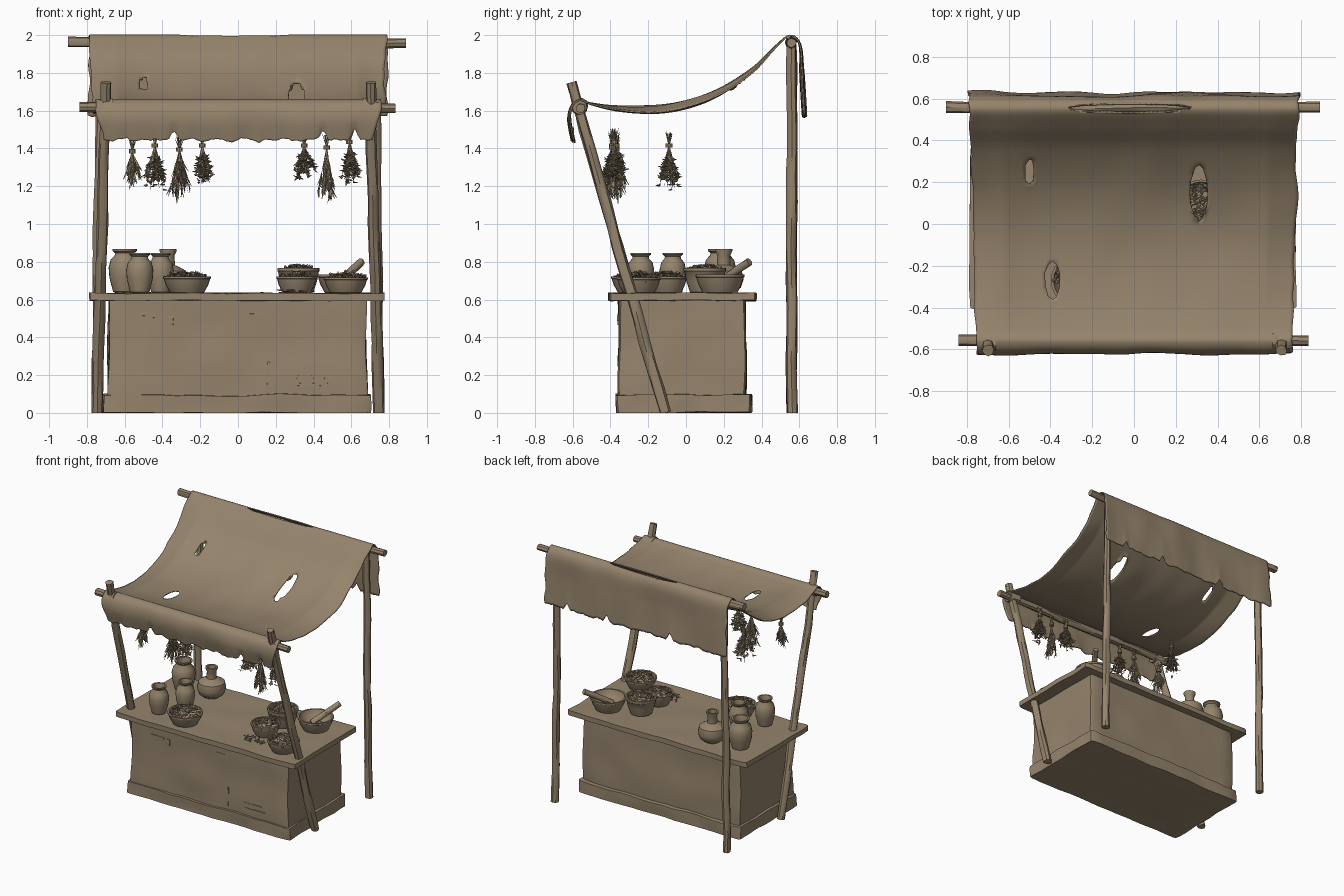
import bpy, bmesh, math, random
from mathutils import Vector, Matrix, noise

if "Cube" in bpy.data.objects:
    bpy.data.objects.remove(bpy.data.objects["Cube"])

random.seed(4)
R = random.uniform
mat = bpy.data.materials.new("weathered_tan")
mat.diffuse_color = (0.30, 0.23, 0.15, 1)
mat.use_nodes = True
mat.node_tree.nodes["Principled BSDF"].inputs["Base Color"].default_value = mat.diffuse_color


def finish(name, bm, angle=35, recalc=True):
    if recalc:
        bmesh.ops.recalc_face_normals(bm, faces=bm.faces)
    me = bpy.data.meshes.new(name)
    bm.to_mesh(me)
    bm.free()
    me.materials.append(mat)
    ob = bpy.data.objects.new(name, me)
    bpy.context.collection.objects.link(ob)
    bpy.ops.object.select_all(action='DESELECT')
    ob.select_set(True)
    bpy.context.view_layer.objects.active = ob
    bpy.ops.object.shade_smooth_by_angle(angle=math.radians(angle))
    return ob


def slab(name, lo, hi, cuts, amp, freq=4):
    """Worn box: subdivided cube pushed about by noise."""
    bm = bmesh.new()
    bmesh.ops.create_cube(bm, size=1)
    bmesh.ops.bevel(bm, geom=bm.edges[:], offset=0.012, segments=1, affect='EDGES')
    lo, hi = Vector(lo), Vector(hi)
    size, mid = hi - lo, (lo + hi) / 2
    bmesh.ops.subdivide_edges(bm, edges=[e for e in bm.edges if e.calc_length() > 0.1],
                              cuts=cuts, use_grid_fill=True)
    for v in bm.verts:
        p = Vector(v.co[i] * size[i] + mid[i] for i in range(3))
        p += noise.noise_vector(p * freq) * amp
        p.z = max(p.z, 0)
        v.co = p
    return finish(name, bm, 30)


def pole(name, p0, p1, r, rings=12, sides=8, wob=0.006, taper=0.9):
    bm = bmesh.new()
    p0, p1 = Vector(p0), Vector(p1)
    q = (p1 - p0).to_track_quat('Z', 'Y')
    rows = []
    for i in range(rings + 1):
        t = i / rings
        c = p0.lerp(p1, t)
        c += q @ Vector((noise.noise(c * 3) * wob, noise.noise(c * 3 + Vector((9, 9, 9))) * wob, 0)) * 1.5
        row = []
        for k in range(sides):
            a = 2 * math.pi * k / sides
            rr = r * (1 + (taper - 1) * t) * R(0.9, 1.1)
            v = c + q @ Vector((rr * math.cos(a), rr * math.sin(a), 0))
            v.z = max(v.z, 0)
            row.append(bm.verts.new(v))
        rows.append(row)
    for a, b in zip(rows, rows[1:]):
        for k in range(sides):
            bm.faces.new((a[k], a[(k + 1) % sides], b[(k + 1) % sides], b[k]))
    bm.faces.new(rows[0][::-1])
    bm.faces.new(rows[-1])
    return finish(name, bm, 40)


def lathe(name, x, y, z, prof, segs=24):
    bm = bmesh.new()
    rows = [[bm.verts.new((x + r * math.cos(2 * math.pi * k / segs),
                           y + r * math.sin(2 * math.pi * k / segs), z + h)) for k in range(segs)]
            for r, h in prof]
    for a, b in zip(rows, rows[1:]):
        for k in range(segs):
            bm.faces.new((a[k], a[(k + 1) % segs], b[(k + 1) % segs], b[k]))
    bm.faces.new(rows[0])
    bm.faces.new(rows[-1])
    return finish(name, bm, 40)


def leaf(bm, p, d, ln, w):
    """Small faceted leaf pointing along d."""
    q = d.to_track_quat('Z', 'Y')
    m = Matrix.LocRotScale(p, q, Vector((w, w * 0.7, ln)))
    bmesh.ops.create_cone(bm, cap_ends=True, segments=4, radius1=0.5, radius2=0.12, depth=1, matrix=m)


# counter
slab("counter_body", (-0.685, -0.355, 0.02), (0.68, 0.315, 0.61), 14, 0.012)
slab("counter_plinth", (-0.71, -0.367, 0), (0.70, 0.345, 0.095), 14, 0.012, 6)
slab("counter_top", (-0.785, -0.41, 0.594), (0.775, 0.37, 0.634), 16, 0.008, 5)
for i, (x, z, w, h) in enumerate([(-0.45, 0.51, 0.12, 0.012), (-0.35, 0.49, 0.02, 0.05), (0.16, 0.2, 0.012, 0.14),
                                  (0.38, 0.19, 0.16, 0.014), (0.4, 0.15, 0.18, 0.014), (0.1, 0.52, 0.08, 0.012)]):
    slab(f"plaster_chip_{i}", (x - w / 2, -0.361, z - h / 2), (x + w / 2, -0.345, z + h / 2), 2, 0.006, 9)

# posts and beams
for s, side in ((-1, "left"), (1, "right")):
    pole(f"front_post_{side}", (s * 0.745, -0.11, 0), (s * 0.70, -0.605, 1.75), 0.031, 14)
    pole(f"back_post_{side}", (s * 0.745, 0.56, 0), (s * 0.725, 0.56, 1.95), 0.029, 14)
pole("back_beam", (-0.9, 0.555, 1.962), (0.89, 0.555, 1.958), 0.028, 14)
pole("front_beam", (-0.84, -0.56, 1.622), (0.835, -0.56, 1.615), 0.028, 14)

# cloth canopy: front flap, sagging roof, back flap
prof = [Vector(p) for p in [(-0.60, 1.445), (-0.62, 1.55), (-0.605, 1.625), (-0.56, 1.657), (-0.5, 1.645),
        (-0.35, 1.64), (-0.1, 1.665), (0.15, 1.735), (0.35, 1.84), (0.47, 1.945), (0.55, 1.998),
        (0.602, 1.95), (0.615, 1.8), (0.628, 1.57)]]
N, SUB, U = len(prof), 8, 90
holes = [(0.31, 0.15, 0.042, 0.135), (-0.39, -0.27, 0.035, 0.09), (-0.5, 0.25, 0.02, 0.06), (-0.02, 0.555, 0.3, 0.02)]


def cat(t):
    i = min(int(t), N - 2)
    f = t - i
    a, b, c, d = (prof[min(max(i + k, 0), N - 1)] for k in (-1, 0, 1, 2))
    return 0.5 * (2 * b + (c - a) * f + (2 * a - 5 * b + 4 * c - d) * f * f + (3 * b - a - 3 * c + d) * f ** 3)


def width(y, z):
    if y < -0.55:
        return 0.755 if z > 1.6 else 0.715 + (z - 1.44) * 0.25
    return 0.755 + 0.035 * (y + 0.55) / 1.17


bm = bmesh.new()
rows = []
for j in range((N - 1) * SUB + 1):
    t = j / SUB
    y0, z0 = cat(t)
    roof = 3 <= t <= 10
    row = []
    for i in range(U + 1):
        u = -1 + 2 * i / U
        x, y, z = u * width(y0, z0), y0, z0
        x += math.copysign(0.018, u) * noise.noise((3, y0 * 9, z0 * 9 + u)) * abs(u) ** 6
        n1 = noise.noise((x * 5, y0 * 2, z0 * 2))
        if roof:
            b = max(0, math.sin(math.pi * (y0 + 0.56) / 1.11))
            z -= b * (0.065 * (1 - abs(u) ** 3) + 0.07 * max(0, (abs(u) - 0.82) / 0.18)) - 0.018 * b * n1
        else:
            hang = min(1, (3 - t) / 2 if t < 3 else (t - 10) / 2)
            y += 0.016 * hang * n1
            end = max(0, 1 - t) if t < 3 else max(0, t - N + 2)
            z += end * (0.02 * noise.noise((x * 14, t // 5, 0)) + 0.012 * noise.noise((x * 40, t // 5, 3)))
            for c in ((-0.34, 0.45, 0.62) if t < 3 else (-0.3, 0.25, 0.6)):
                z += end * 0.06 * max(0, 1 - abs(x - c) / 0.03)
        for cx, cy, rx, ry in holes:
            d = math.hypot((x - cx) / rx, (y - cy) / ry)
            if (roof or cy > 0.5) and t < 10.6 and 0.5 < d < 1:
                x, y = cx + (x - cx) / d, cy + (y - cy) / d
        row.append(bm.verts.new((x, y, z)))
    rows.append(row)
for j, (a, b) in enumerate(zip(rows, rows[1:])):
    for i in range(U):
        q = (a[i], a[i + 1], b[i + 1], b[i])
        c = sum((v.co for v in q), Vector()) / 4
        if 3 * SUB <= j < 10.6 * SUB and any(math.hypot((c.x - h[0]) / h[2], (c.y - h[1]) / h[3]) < 0.97 for h in holes):
            continue
        bm.faces.new(q)
bmesh.ops.delete(bm, geom=[v for v in bm.verts if not v.link_faces], context='VERTS')
cloth = finish("canopy_cloth", bm, 50, False)
sol = cloth.modifiers.new("thickness", 'SOLIDIFY')
sol.thickness, sol.offset = 0.008, 0
# bunched cloth at the front corners
for s, side in ((-1, "left"), (1, "right")):
    pole(f"corner_wrap_{side}", (s * 0.66, -0.565, 1.625), (s * 0.745, -0.565, 1.62), 0.043, 5, 10)

# jars
JAR = [(0.5, 0), (0.72, 0.04), (0.95, 0.35), (1, 0.58), (0.88, 0.76), (0.62, 0.86), (0.6, 0.91),
       (0.76, 0.96), (0.76, 1), (0.6, 1), (0.52, 0.9), (0.5, 0.8)]
for i, (x, y, r, h) in enumerate([(-0.6, 0.18, 0.085, 0.235), (-0.52, -0.24, 0.072, 0.215),
                                  (-0.41, -0.07, 0.07, 0.215)]):
    lathe(f"jar_{i}", x, y, 0.632, [(a * r, b * h) for a, b in JAR])
lathe("round_pot", -0.37, 0.2, 0.632, [(0.05, 0), (0.09, 0.03), (0.105, 0.075), (0.095, 0.12), (0.06, 0.14),
      (0.036, 0.15), (0.034, 0.2), (0.045, 0.225), (0.045, 0.235), (0.032, 0.235), (0.028, 0.17)])

# bowls with dried herbs
BOWL = [(0.62, 0), (0.72, 0.05), (0.9, 0.5), (0.98, 0.85), (1.02, 0.88), (1.02, 1), (0.92, 1), (0.82, 0.6), (0.55, 0.3)]
bowls = [(-0.27, -0.27, 0.125, 0.09, 1), (0.31, -0.1, 0.105, 0.09, 1), (0.32, 0.1, 0.11, 0.135, 1),
         (0.57, -0.25, 0.115, 0.085, 1), (0.55, 0.18, 0.128, 0.1, 0)]
for i, (x, y, r, h, full) in enumerate(bowls):
    lathe(f"bowl_{i}" if full else "mortar", x, y, 0.632, [(a * r, b * h) for a, b in BOWL])
    if not full:
        continue
    bm = bmesh.new()
    for _ in range(110):
        a, q = R(0, 6.28), math.sqrt(R(0, 1)) * 0.88
        p = Vector((x + q * r * math.cos(a), y + q * r * math.sin(a), 0.632 + h * 0.82 + 0.035 * (1 - q * q) + R(-.004, .006)))
        leaf(bm, p, Vector((R(-1, 1), R(-1, 1), R(-.4, .6))), R(0.025, 0.045), R(0.012, 0.022))
    finish(f"bowl_herbs_{i}", bm, 20)
pole("pestle", (0.53, 0.16, 0.68), (0.655, 0.335, 0.80), 0.024, 6, 10, 0.002, 0.85)

# loose leaves on the counter
bm = bmesh.new()
for _ in range(26):
    leaf(bm, Vector((R(0.2, 0.4), R(-0.28, -0.2), R(0.637, 0.65))), Vector((R(-1, 1), R(-1, 1), 0.1)), 0.03, 0.014)
finish("loose_leaves", bm, 20)

# hanging herb bundles: x, y, top z, bottom z, spread, bushy
bundles = [(-0.56, -0.38, 1.46, 1.2, 0.045, 0), (-0.44, -0.09, 1.49, 1.165, 0.075, 1), (-0.31, -0.37, 1.47, 1.12, 0.065, 0),
           (-0.19, -0.39, 1.49, 1.2, 0.055, 1), (0.35, -0.37, 1.49, 1.22, 0.06, 1), (0.47, -0.39, 1.48, 1.12, 0.055, 0),
           (0.59, -0.38, 1.51, 1.2, 0.055, 1)]
for i, (x, y, zt, zb, sp, bushy) in enumerate(bundles):
    bm = bmesh.new()
    tie = Vector((x, y, zt - 0.075))
    bmesh.ops.create_cone(bm, cap_ends=True, segments=10, radius1=0.018, radius2=0.018, depth=0.022,
                          matrix=Matrix.Translation(tie))
    for _ in range(20):
        a, q = R(0, 6.28), math.sqrt(R(0, 1))
        off = Vector((math.cos(a), math.sin(a), 0)) * q
        end = Vector((x, y, zb + R(0, 0.07) + 0.02 * q)) + off * sp
        top = Vector((x, y, zt - R(0, 0.02))) + off * 0.026
        d = end - tie
        leaf(bm, (tie + end) / 2, d, d.length, 0.007)
        leaf(bm, (tie + top) / 2, top - tie, (top - tie).length, 0.009)
        for k in range(11 if bushy else 8):
            t = R(0.35, 1.0)
            j = Vector((R(-1, 1), R(-1, 1), R(-0.6, 0.5)))
            if bushy:
                leaf(bm, tie + d * t + j * 0.012, j, R(0.02, 0.034), R(0.012, 0.02))
            else:
                leaf(bm, tie + d * t + j * 0.008, d.normalized() + j * 0.35, R(0.035, 0.06), R(0.008, 0.014))
    finish(f"herb_bundle_{i}", bm, 20)
